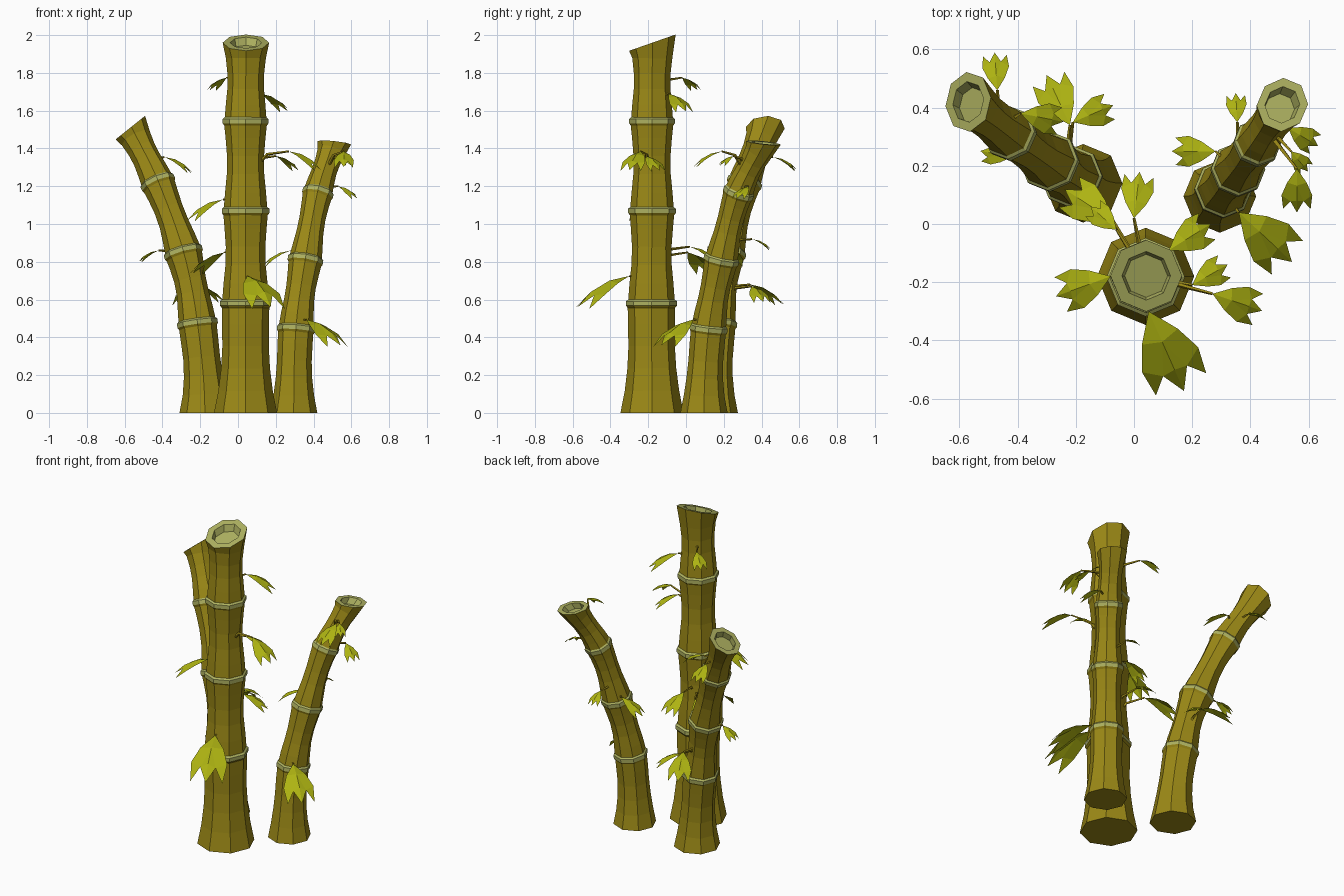
import bpy, bmesh, math
from mathutils import Vector as V

if "Cube" in bpy.data.objects:
    bpy.data.objects.remove(bpy.data.objects["Cube"])

def material(name, rgb):
    m = bpy.data.materials.new(name)
    m.diffuse_color = (*rgb, 1)
    m.use_nodes = True
    m.node_tree.nodes["Principled BSDF"].inputs["Base Color"].default_value = m.diffuse_color
    return m

CANE = material("olive cane", (0.33, 0.25, 0.008))
PALE = material("pale cut wood", (0.43, 0.45, 0.12))
LEAF = material("leaf green", (0.42, 0.45, 0.006))
UP = V((0, 0, 1))

def finish(bm, name, mats, fix_normals=True):
    if fix_normals:
        bmesh.ops.recalc_face_normals(bm, faces=bm.faces)
    me = bpy.data.meshes.new(name)
    bm.to_mesh(me)
    bm.free()
    for m in mats:
        me.materials.append(m)
    ob = bpy.data.objects.new(name, me)
    bpy.context.collection.objects.link(ob)

def loop(bm, c, t, r, sides=8):
    q = UP.rotation_difference(t)
    return [bm.verts.new(c + q @ V((r * math.cos(a), r * math.sin(a), 0)))
            for a in (i * math.tau / sides for i in range(sides))]

def bridge(bm, a, b, mat=0):
    n = len(a)
    for i in range(n):
        f = bm.faces.new((a[i], a[(i + 1) % n], b[(i + 1) % n], b[i]))
        f.material_index = mat

def flatten(verts, c, t, n):
    # slide a loop along its axis onto the cut plane
    for v in verts:
        v.co += t * (n.dot(c - v.co) / n.dot(t))

def stalk(name, pts, radii, dip, cut):
    pts = [V(p) for p in pts]
    last = len(pts) - 1
    slopes = [UP * pts[1].z]
    slopes += [(pts[i + 1] - pts[i - 1]) / 2 for i in range(1, last)]
    slopes.append(pts[last] - pts[last - 1])
    bm = bmesh.new()
    rows = []                                    # centre, axis, radius, colour below
    for i in range(last):
        a, b, ma, mb = pts[i], pts[i + 1], slopes[i], slopes[i + 1]
        if i:                                    # pale joint ring
            t = ma.normalized()
            for off, k, mat in ((-.024, .93, 0), (-.012, 1, 0), (.011, 1, 1), (.02, .91, 1)):
                rows.append((a + t * off, t, radii[i] * k, mat))
        else:
            rows.append((a, UP, radii[0], 0))
        for j in range(1, 5):                    # waisted section
            f = j / 5
            g = f * f
            h = g * f
            p = a * (2*h - 3*g + 1) + ma * (h - 2*g + f) + b * (3*g - 2*h) + mb * (h - g)
            d = a * (6*g - 6*f) + ma * (3*g - 4*f + 1) + b * (6*f - 6*g) + mb * (3*g - 2*f)
            r = radii[i] * (1 - f) + radii[i + 1] * f - dip * 4 * f * (1 - f)
            rows.append((p, d.normalized(), r, 0))
    t = slopes[last].normalized()
    c = pts[last]
    rows.append((c, t, radii[last], 0))
    prev = None
    for p, d, r, mat in rows:
        cur = loop(bm, p, d, r)
        if prev:
            bridge(bm, prev, cur, mat)
        else:
            bm.faces.new(cur[::-1])
        prev = cur
    # slanted cut end with a hollow
    n = V(cut).normalized()
    flatten(prev, c, t, n)
    for k, depth in ((.68, 0), (.6, .04)):
        ci = c - t * depth
        cur = loop(bm, ci, t, radii[last] * k)
        flatten(cur, ci, t, n)
        bridge(bm, prev, cur, 1)
        prev = cur
    bm.faces.new(prev).material_index = 1
    finish(bm, name, (CANE, PALE))
    return pts

def twig(a, b):
    mid = (a + b) / 2 + UP * (.2 * (b - a).length)
    bm = bmesh.new()
    path = [a, mid, b]
    prev = None
    for i, p in enumerate(path):
        d = (path[min(i + 1, 2)] - path[max(i - 1, 0)]).normalized()
        cur = loop(bm, p, d, .011 - .003 * i, 4)
        if prev:
            bridge(bm, prev, cur)
        else:
            bm.faces.new(cur[::-1])
        prev = cur
    bm.faces.new(prev)
    finish(bm, "twig", (CANE,))

def leaf(base, d, width):
    # drooping three-pointed fan, folded down from its midrib
    side = d.cross(UP).normalized()
    nor = side.cross(d).normalized()
    bm = bmesh.new()

    def vert(u, v):
        lift = d.length * (.45 * u * (1 - u)) - abs(v) * width * .3
        return bm.verts.new(base + d * u + side * (v * width) + nor * lift)

    s0, s1, s2, s3 = [vert(u, 0) for u in (0, .33, .68, 1)]
    for s in (1, -1):
        a, b, c, n = [vert(u, v * s) for u, v in ((.3, .3), (.6, .47), (.95, .42), (.72, .2))]
        for f in ((s0, s1, a), (s1, n, b, a), (n, c, b), (s1, s2, n), (s2, s3, n)):
            bm.faces.new(f if s < 0 else f[::-1])
    bmesh.ops.recalc_face_normals(bm, faces=bm.faces)
    if sum(f.normal.z for f in bm.faces) < 0:
        bmesh.ops.reverse_faces(bm, faces=bm.faces)
    finish(bm, "leaf", (LEAF,), False)

def sprout(pts, x, y, z, heading, reach):
    # leaf starting at x, y, z with a twig rising to it from the stalk's axis
    base = V((x, y, z))

    def axis(h):
        for a, b in zip(pts, pts[1:]):
            if h <= b.z:
                break
        return a.lerp(b, (h - a.z) / (b.z - a.z))

    gap = (base - axis(z)).length
    twig(axis(z - .6 * gap), base)
    a = math.radians(heading)
    leaf(base, V((math.cos(a), math.sin(a), -.55)) * reach, reach * .75)

# tall stalk and its leaves
tall = stalk("tall_stalk", [(.04, -.18, 0), (.04, -.183, .58), (.04, -.18, 1.07),
             (.04, -.18, 1.545), (.042, -.178, 1.96)],
             (.167, .135, .126, .121, .123), .026, (0, -.35, 1))
for s in ((.05, -.3, .725, -66, .3), (-.08, -.18, 1.13, -160, .2),
          (.27, -.24, 1.385, -19, .18), (.2, -.21, 1.36, 30, .14),
          (.12, -.09, 1.69, 32, .17), (-.06, -.02, 1.775, 138, .12),
          (-.07, .01, .85, 147, .2), (0, .02, .88, 83, .16)):
    sprout(tall, *s)

# left stalk and its leaves
left = stalk("left_stalk", [(-.175, .14, 0), (-.215, .163, .475), (-.29, .215, .85),
             (-.425, .31, 1.22), (-.57, .42, 1.51)],
             (.135, .108, .104, .094, .098), .022, (-.8, 0, 1))
for s in ((-.21, .35, .67, 23, .15), (-.22, .34, .68, 115, .19),
          (-.42, .23, .86, 169, .11), (-.39, .38, 1.355, -11, .15),
          (-.47, .46, 1.355, 94, .13)):
    sprout(left, *s)

# right stalk and its leaves
right = stalk("right_stalk", [(.295, .095, 0), (.307, .12, .445), (.357, .187, .81),
              (.423, .278, 1.165), (.51, .41, 1.43)],
              (.125, .1, .094, .083, .087), .019, (.1, .1, 1))
for s in ((.36, .04, .495, -43, .25), (.56, .19, 1.385, -90, .15),
          (.54, .25, 1.36, -50, .09), (.53, .33, 1.2, -31, .12),
          (.28, .25, .86, 180, .15), (.355, .35, .92, 93, .1)):
    sprout(right, *s)
